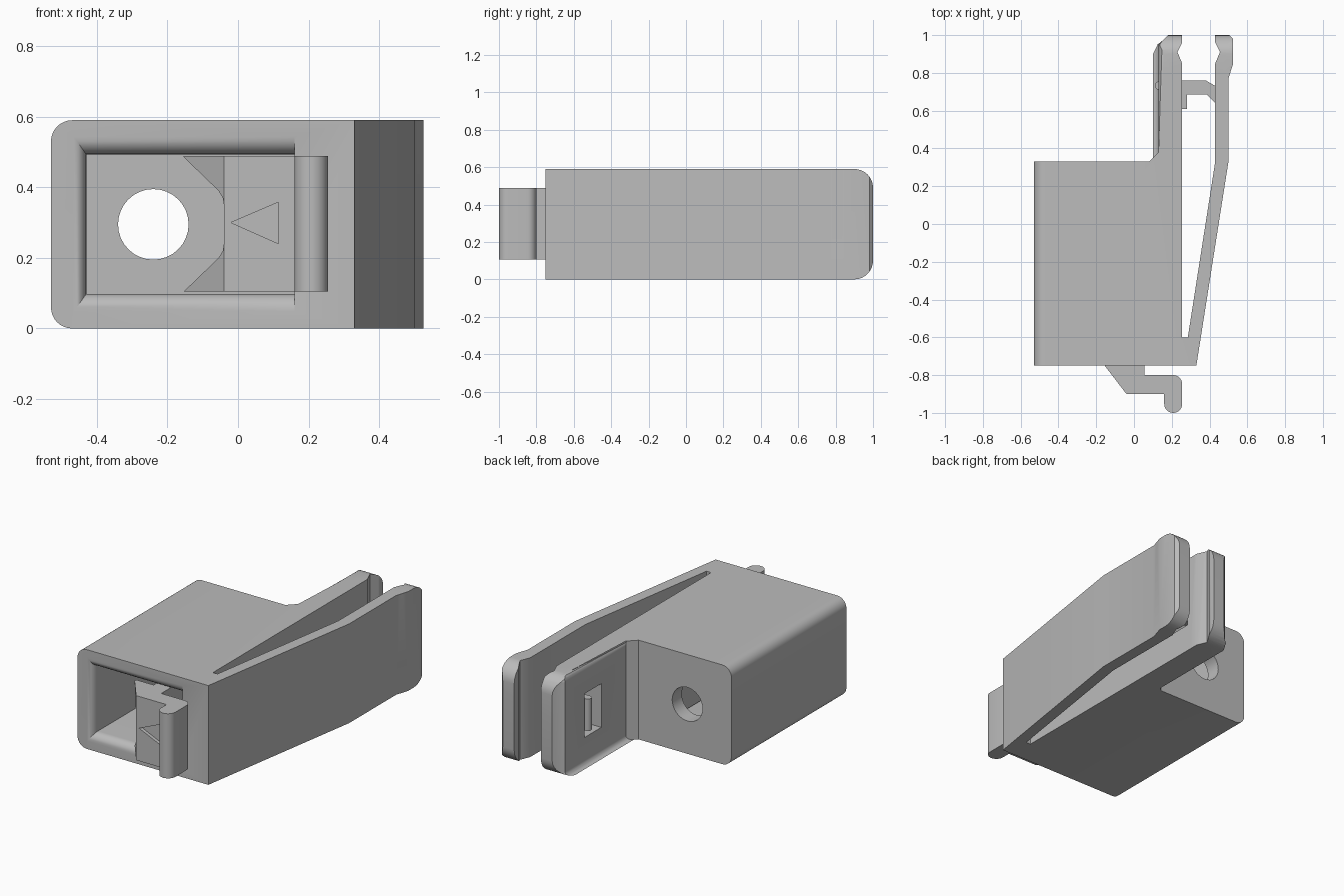
import bpy, bmesh, math

cube = bpy.data.objects.get("Cube")
if cube:
    bpy.data.objects.remove(cube, do_unlink=True)

grey = bpy.data.materials.new("grey_plastic")
grey.use_nodes = True
colour = (0.5, 0.5, 0.5, 1)
grey.diffuse_color = colour
grey.node_tree.nodes["Principled BSDF"].inputs["Base Color"].default_value = colour

H = 0.59            # overall height
MID = H / 2


def finish(name, bm):
    bmesh.ops.recalc_face_normals(bm, faces=bm.faces)
    mesh = bpy.data.meshes.new(name)
    bm.to_mesh(mesh)
    bm.free()
    mesh.materials.append(grey)
    ob = bpy.data.objects.new(name, mesh)
    bpy.context.collection.objects.link(ob)
    return ob


def loft(rings):
    """Closed solid through rings of equal point count."""
    bm = bmesh.new()
    rows = [[bm.verts.new(p) for p in ring] for ring in rings]
    n = len(rows[0])
    for a, b in zip(rows, rows[1:]):
        for i in range(n):
            j = (i + 1) % n
            bm.faces.new((a[i], a[j], b[j], b[i]))
    bm.faces.new(rows[0])
    bm.faces.new(rows[-1])
    return bm


def prism(pts, lo, hi, axis="z"):
    place = {"z": lambda a, b, h: (a, b, h),
             "y": lambda a, b, h: (a, h, b),
             "x": lambda a, b, h: (h, a, b)}[axis]
    return loft([[place(a, b, h) for a, b in pts] for h in (lo, hi)])


def arc(cx, cy, r, start, end, n=8):
    angles = [math.radians(start + (end - start) * i / n) for i in range(n + 1)]
    return [(cx + r * math.cos(t), cy + r * math.sin(t)) for t in angles]


def boolean(ob, bm, operation="DIFFERENCE"):
    cutter = finish("cutter", bm)
    cutter.hide_render = True
    mod = ob.modifiers.new("cut", "BOOLEAN")
    mod.operation, mod.object, mod.solver = operation, cutter, "EXACT"
    bpy.context.view_layer.objects.active = ob
    bpy.ops.object.modifier_apply(modifier=mod.name)
    bpy.data.objects.remove(cutter, do_unlink=True)


# Housing with the fixed arm and the springy clip plate, one plan profile
plan = [(-0.53, -0.75), (0.33, -0.75), (0.5, 0.33), (0.5, 0.77), (0.525, 0.85),
        (0.525, 0.98), (0.505, 1), (0.43, 1), (0.43, 0.96), (0.455, 0.91),
        (0.43, 0.85), (0.43, 0.33), (0.285, -0.6), (0.255, -0.6), (0.255, 0.85),
        (0.23, 0.91), (0.255, 0.96), (0.255, 1), (0.18, 1), (0.13, 0.95),
        (0.13, 0.38), (0.08, 0.33), (-0.53, 0.33)]
bm = prism(plan, 0, H)


def flat_edges(test):
    return [e for e in bm.edges
            if abs(e.verts[0].co.z - e.verts[1].co.z) < 0.001
            and all(test(v.co) for v in e.verts)]


bmesh.ops.bevel(bm, geom=flat_edges(lambda c: c.x < -0.5), offset=0.06,
                segments=8, profile=0.5, affect="EDGES")
bmesh.ops.bevel(bm, geom=flat_edges(lambda c: 0.12 < c.x < 0.19 and c.y > 0.35),
                offset=0.03, segments=4, profile=0.5, affect="EDGES")
housing = finish("housing_and_clip", bm)

# Rounded corners on the jaw ends
R = 0.1
outline = ([(-0.9, -0.1), (0.8, -0.1), (0.8, 0)] + arc(1 - R, R, R, -90, 0)
           + arc(1 - R, H - R, R, 0, 90) + [(0.8, H), (0.8, H + 0.1), (-0.9, H + 0.1)])
boolean(housing, prism(outline, -0.7, 0.7, "x"), "INTERSECT")

# Cavity with a rounded mouth on three sides
Z0, Z1, r = 0.098, 0.493, 0.05


def cavity_ring(y, d):
    return [(-0.43 - 0.7 * d, y, Z0 - d), (0.16, y, Z0 - d),
            (0.16, y, Z1 + d), (-0.43 - 0.7 * d, y, Z1 + d)]


rings = [cavity_ring(-0.8, r)]
for i in range(7):
    t = math.radians(15 * i)
    rings.append(cavity_ring(-0.75 + r * math.sin(t), r * (1 - math.sin(t)) if i == 6
                             else r - r * math.sqrt(1 - math.cos(t) ** 2)
                             if i else r))
rings = rings[:1] + [cavity_ring(-0.75 + r * (1 - math.cos(math.radians(15 * i))),
                                 r * (1 - math.sin(math.radians(15 * i))))
                     for i in range(7)] + [cavity_ring(0.24, 0)]
boolean(housing, loft(rings))

# Round hole through the back wall and window in the fixed arm
boolean(housing, prism(arc(-0.24, MID, 0.1, 0, 348.75, 31), 0.1, 0.5, "y"))
window = [(0.61, 0.165), (0.77, 0.165), (0.77, 0.425), (0.61, 0.425)]
boolean(housing, prism(window, 0.05, 0.3, "x"))

# Release latch: spring beam, catch tooth and finger bar
fr, fx = 0.0475, 0.2075
latch_plan = ([(-0.04, -0.9), (-0.155, -0.75), (-0.155, -0.735), (-0.04, -0.735),
               (-0.04, 0.27), (0.055, 0.27), (0.055, -0.8)]
              + arc(fx, -0.8 - fr, fr, 90, 0) + arc(fx, -1 + fr, fr, 0, -180, 14)
              + [(0.16, -0.9)])
latch = finish("release_latch", prism(latch_plan, 0.105, 0.489))
guide = [(-0.2, 0.53), (-0.055, 0.39), (-0.043, 0.37), (-0.04, 0.35)]
guide += [(x, 2 * MID - z) for x, z in reversed(guide)]
boolean(latch, prism(guide, -1.0, -0.7, "y"))
arrow = [(-0.02, 0.3), (0.115, 0.358), (0.115, 0.24)]
boolean(latch, prism(arrow, -0.95, -0.88, "y"))

# Locking hook reaching from the clip plate through the window
hook_plan = ([(0.44, 0.63), (0.44, 0.725), (0.38, 0.76), (0.255, 0.76), (0.25, 0.755)]
             + arc(0.133, 0.7325, 0.0225, 90, 270)
             + [(0.25, 0.71), (0.255, 0.61), (0.28, 0.61), (0.28, 0.685), (0.385, 0.685)])
hook = finish("locking_hook", prism(hook_plan, 0.2, 0.39))

# Smooth curved faces, crisp edges
bpy.ops.object.select_all(action="DESELECT")
for ob in (housing, latch, hook):
    ob.select_set(True)
bpy.context.view_layer.objects.active = housing
bpy.ops.object.shade_smooth_by_angle(angle=math.radians(30))
